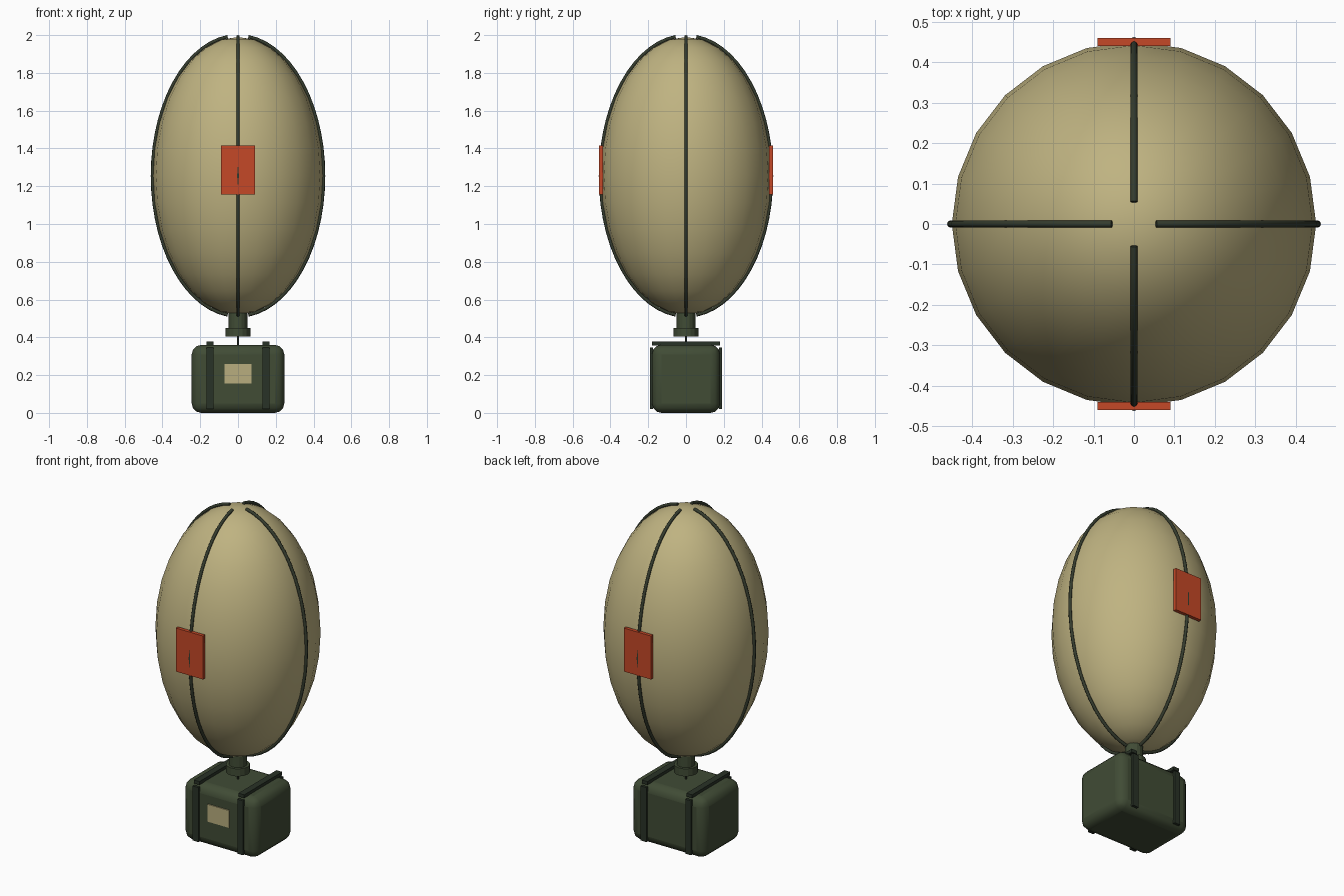
import bpy, bmesh, math
from mathutils import Vector

if "Cube" in bpy.data.objects:
    bpy.data.objects.remove(bpy.data.objects["Cube"])


def material(name, rgb):
    m = bpy.data.materials.new(name)
    m.diffuse_color = (*rgb, 1.0)
    m.use_nodes = True
    m.node_tree.nodes["Principled BSDF"].inputs["Base Color"].default_value = m.diffuse_color
    return m


TAN = material("tan canvas", (0.52, 0.45, 0.22))
OLIVE = material("olive green", (0.052, 0.072, 0.036))
DARK = material("dark green", (0.022, 0.032, 0.02))
CORD = material("cord green", (0.035, 0.045, 0.027))
ORANGE = material("signal orange", (0.56, 0.065, 0.02))
CREAM = material("label cream", (0.48, 0.42, 0.21))


def box(name, center, size, mat, bevel=0.0, segments=1):
    bpy.ops.mesh.primitive_cube_add(size=1, location=center)
    ob = bpy.context.object
    ob.name = name
    ob.scale = size
    bpy.ops.object.transform_apply(location=False, rotation=False, scale=True)
    ob.data.materials.append(mat)
    if bevel:
        mod = ob.modifiers.new("bevel", 'BEVEL')
        mod.width, mod.segments = bevel, segments
    return ob


def cylinder(name, radius, z0, z1, mat, sides=16):
    bpy.ops.mesh.primitive_cylinder_add(vertices=sides, radius=radius, depth=z1 - z0,
                                        location=(0, 0, (z0 + z1) / 2))
    ob = bpy.context.object
    ob.name = name
    ob.data.materials.append(mat)
    return ob


# Balloon envelope
MID = 1.255
bpy.ops.mesh.primitive_uv_sphere_add(segments=24, ring_count=16, radius=1, location=(0, 0, MID))
envelope = bpy.context.object
envelope.name = "balloon_envelope"
envelope.scale = (0.45, 0.45, 0.735)
bpy.ops.object.transform_apply(location=False, rotation=False, scale=True)
envelope.data.materials.append(TAN)
bpy.ops.object.shade_smooth()


# Four seam cords running down the envelope
def seam_cord(name, angle, sides=8, steps=28, r=0.009):
    bm = bmesh.new()
    out = Vector((math.cos(angle), math.sin(angle), 0))
    side = Vector((-out.y, out.x, 0))
    up = Vector((0, 0, 1))
    a, c, limit = 0.453, 0.742, math.acos(0.055 / 0.453)
    rings = []
    for i in range(steps + 1):
        t = -limit + 2 * limit * i / steps
        p = out * (a * math.cos(t)) + up * (c * math.sin(t) + MID)
        n = (out * (c * math.cos(t)) + up * (a * math.sin(t))).normalized()
        rings.append([bm.verts.new(p + r * (n * math.cos(k) + side * math.sin(k)))
                      for k in (2 * math.pi * j / sides for j in range(sides))])
    for lo, hi in zip(rings, rings[1:]):
        for j in range(sides):
            k = (j + 1) % sides
            bm.faces.new((lo[j], lo[k], hi[k], hi[j]))
    bm.faces.new(rings[0])
    bm.faces.new(rings[-1])
    bmesh.ops.recalc_face_normals(bm, faces=bm.faces)
    me = bpy.data.meshes.new(name)
    bm.to_mesh(me)
    bm.free()
    ob = bpy.data.objects.new(name, me)
    bpy.context.collection.objects.link(ob)
    me.materials.append(CORD)
    bpy.context.view_layer.objects.active = ob
    bpy.ops.object.select_all(action='DESELECT')
    ob.select_set(True)
    bpy.ops.object.shade_smooth_by_angle(angle=math.radians(60))


for i, label in enumerate(("right", "back", "left", "front")):
    seam_cord("seam_cord_" + label, i * math.pi / 2)

# Signal panels on front and back of the envelope
for s, label in ((-1, "front"), (1, "back")):
    box("signal_panel_" + label, (0, s * 0.45, 1.285), (0.18, 0.02, 0.26), ORANGE)

# Neck, collar and hanging rod
cylinder("neck", 0.05, 0.44, 0.56, OLIVE)
cylinder("collar", 0.065, 0.405, 0.45, OLIVE)
cylinder("hanging_rod", 0.006, 0.35, 0.42, CORD, 8)

# Cargo case with rounded edges
case = box("cargo_case", (0, 0, 0.18), (0.49, 0.36, 0.36), OLIVE, 0.05, 3)
bpy.ops.object.shade_smooth_by_angle(angle=math.radians(25))

# Straps over the case and label plate
for s, label in ((-1, "left"), (1, "right")):
    x = s * 0.148
    box("top_strap_" + label, (x, 0, 0.368), (0.038, 0.36, 0.02), DARK)
    box("front_strap_" + label, (x, -0.183, 0.183), (0.038, 0.016, 0.326), DARK)
    box("back_strap_" + label, (x, 0.183, 0.183), (0.038, 0.016, 0.326), DARK)
box("case_label", (0, -0.182, 0.208), (0.142, 0.008, 0.104), CREAM)
